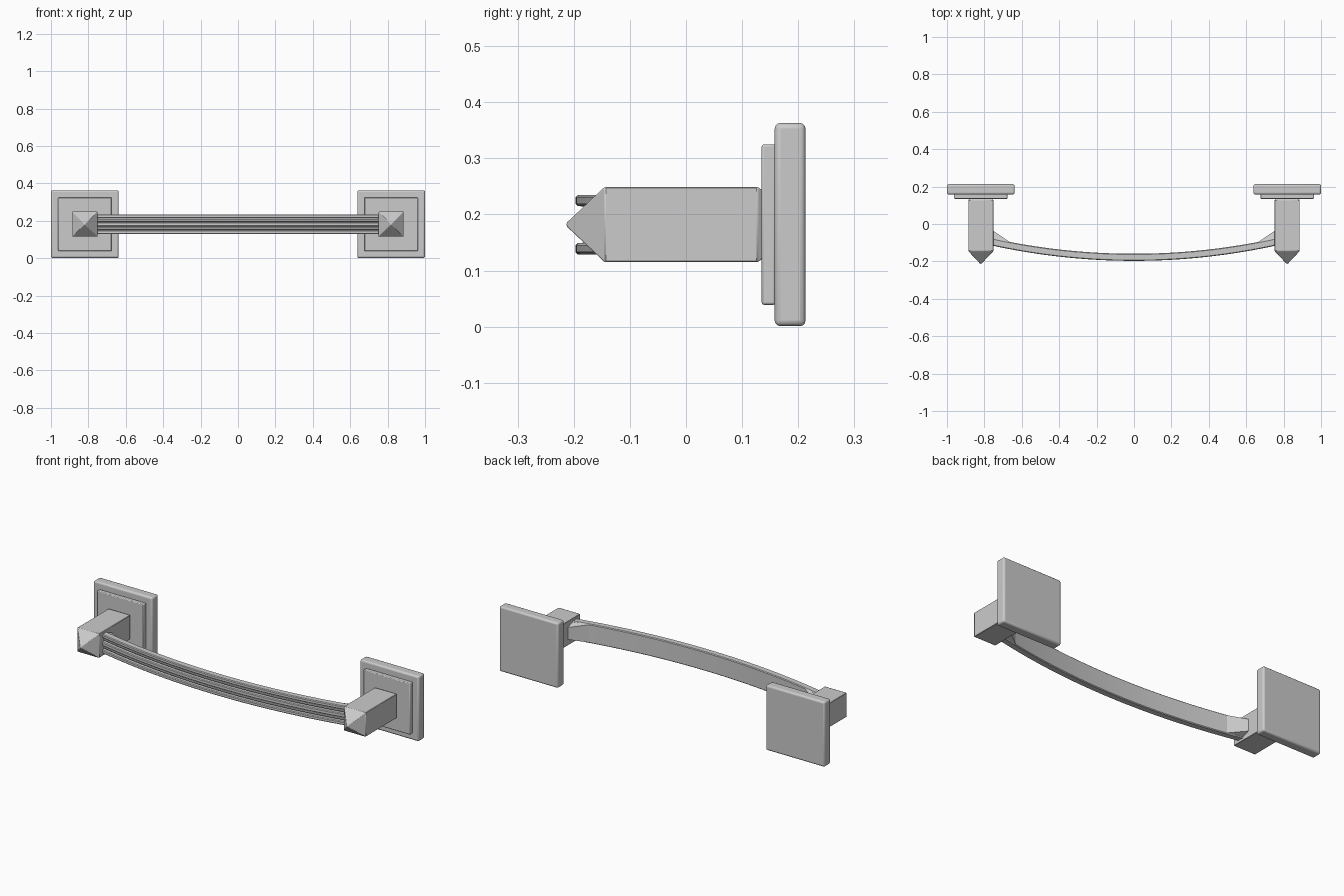
import bpy, bmesh, math

if "Cube" in bpy.data.objects:
    bpy.data.objects.remove(bpy.data.objects["Cube"])

CZ, PX = 0.182, 0.819   # centre height, post offset


def finish(bm, name, bevel=0, segs=2, smooth=True):
    bmesh.ops.recalc_face_normals(bm, faces=bm.faces)
    me = bpy.data.meshes.new(name)
    bm.to_mesh(me)
    bm.free()
    ob = bpy.data.objects.new(name, me)
    bpy.context.collection.objects.link(ob)
    if bevel:
        m = ob.modifiers.new("bevel", 'BEVEL')
        m.width, m.segments = bevel, segs
    if smooth:
        bpy.ops.object.select_all(action='DESELECT')
        bpy.context.view_layer.objects.active = ob
        ob.select_set(True)
        bpy.ops.object.shade_smooth_by_angle(angle=math.radians(30))
    return ob


def stack(name, x, rings, **kw):
    """Square sections (y, half size) lofted along y."""
    bm = bmesh.new()
    loops = [[bm.verts.new((x + sx * h, y, CZ + sz * h))
              for sx, sz in ((-1, -1), (1, -1), (1, 1), (-1, 1))] for y, h in rings]
    for a, b in zip(loops, loops[1:]):
        for i in range(4):
            j = (i + 1) % 4
            bm.faces.new((a[i], a[j], b[j], b[i]))
    bm.faces.new(loops[0])
    bm.faces.new(loops[-1])
    return finish(bm, name, **kw)


for side, s in (("left", -1), ("right", 1)):
    # wall plate, raised step and pointed post
    stack(side + "_wall_plate", s * PX, [(0.213, 0.181), (0.158, 0.181)], bevel=0.01, segs=3)
    stack(side + "_raised_plate", s * PX, [(0.16, 0.143), (0.135, 0.143)], bevel=0.004)
    stack(side + "_post", s * PX,
          [(0.14, 0.058), (0.128, 0.067), (-0.145, 0.067), (-0.213, 0.003)],
          bevel=0.002, segs=1)
    # tapered gusset between post and back of the bar
    bm = bmesh.new()
    pts = [(0.662, -0.098, 0.05), (0.77, -0.024, 0.03), (0.77, -0.08, 0.05), (0.77, -0.1, 0.05)]
    for x, y, h in pts:
        for k in (-1, 1):
            bm.verts.new((s * x, y, CZ + k * h))
    bmesh.ops.convex_hull(bm, input=bm.verts[:])
    finish(bm, side + "_gusset", smooth=False)

# reeded bar: cross-section (depth from front, z offset) swept along an arc
half = [(0.0, 0.0), (0.0, 0.007), (0.004, 0.011), (0.018, 0.012), (0.012, 0.018),
        (0.012, 0.026), (0.018, 0.032), (0.004, 0.033), (0.0, 0.037), (0.0, 0.049),
        (0.004, 0.053), (0.034, 0.053), (0.038, 0.049)]
section = half + [(d, -z) for d, z in reversed(half[1:])]
R, N = 3.56, 40
A = math.asin(0.775 / R)
bm = bmesh.new()
loops = []
for i in range(N + 1):
    a = -A + 2 * A * i / N
    loops.append([bm.verts.new(((R - d) * math.sin(a), -0.197 + R - (R - d) * math.cos(a), CZ + z))
                  for d, z in section])
n = len(section)
for a, b in zip(loops, loops[1:]):
    for i in range(n):
        j = (i + 1) % n
        bm.faces.new((a[i], a[j], b[j], b[i]))
bm.faces.new(loops[0])
bm.faces.new(loops[-1])
finish(bm, "reeded_bar")
